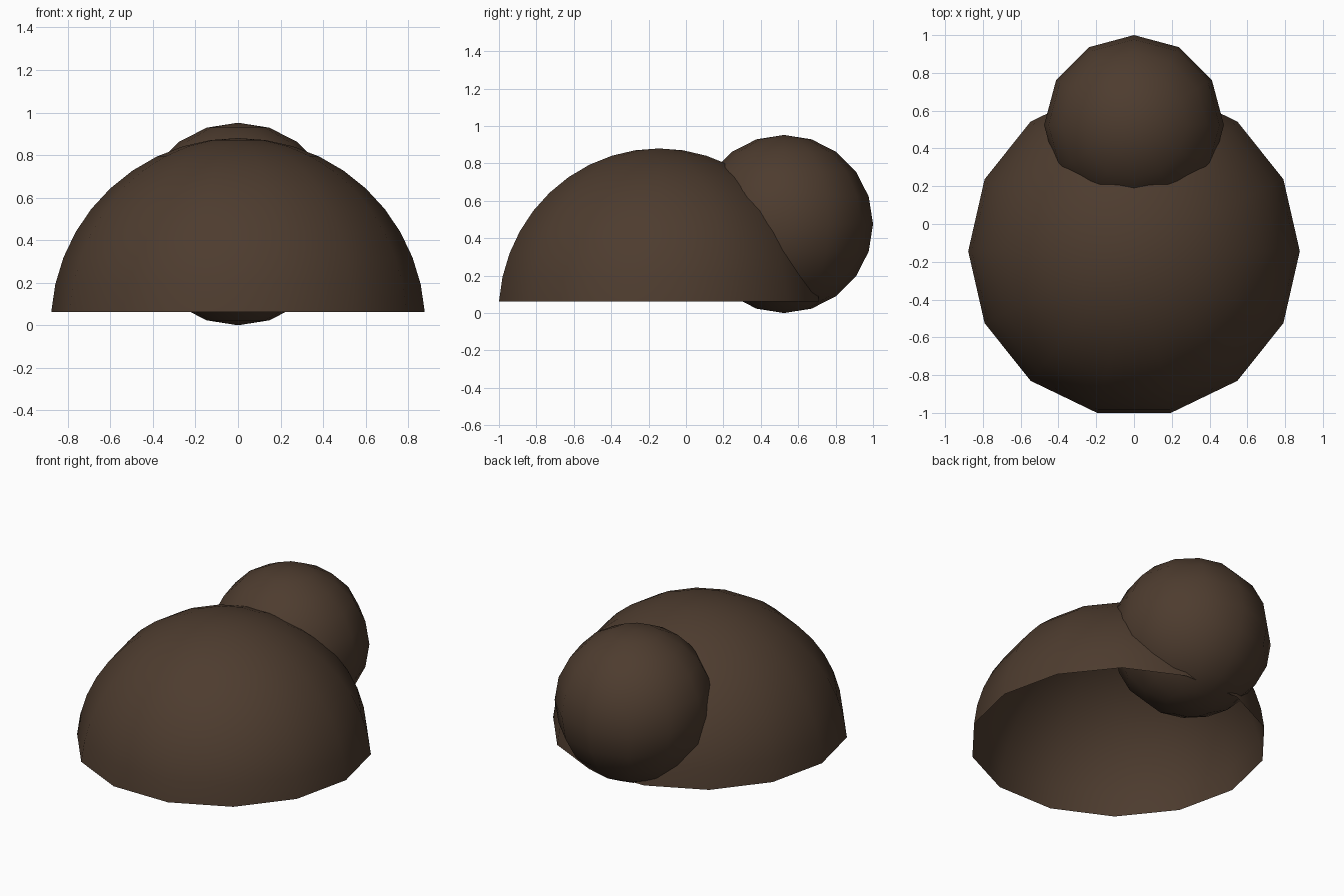
import bpy, bmesh
from math import sin, cos, pi
from mathutils import Vector

if "Cube" in bpy.data.objects:
    bpy.data.objects.remove(bpy.data.objects["Cube"])

brown = bpy.data.materials.new("dark_brown")
brown.diffuse_color = (0.075, 0.045, 0.028, 1)
brown.use_nodes = True
brown.node_tree.nodes["Principled BSDF"].inputs["Base Color"].default_value = brown.diffuse_color


def ball(name, radius, center, sides, rings, sweep):
    """Sphere swept from the top pole down by the angle sweep; open below if under pi."""
    bm = bmesh.new()
    c = Vector(center)
    closed = sweep > pi - 1e-6
    top = bm.verts.new(c + Vector((0, 0, radius)))
    loops = []
    for i in range(1, rings if closed else rings + 1):
        t = sweep * i / rings
        loops.append([bm.verts.new(c + radius * Vector((
            sin(t) * cos(2 * pi * j / sides), sin(t) * sin(2 * pi * j / sides), cos(t))))
            for j in range(sides)])
    bottom = bm.verts.new(c - Vector((0, 0, radius))) if closed else None
    for j in range(sides):
        k = (j + 1) % sides
        bm.faces.new((top, loops[0][j], loops[0][k]))
        for a, b in zip(loops, loops[1:]):
            bm.faces.new((a[j], b[j], b[k], a[k]))
        if closed:
            bm.faces.new((loops[-1][j], bottom, loops[-1][k]))
    for f in bm.faces:
        f.smooth = True
    mesh = bpy.data.meshes.new(name)
    bm.to_mesh(mesh)
    bm.free()
    mesh.materials.append(brown)
    obj = bpy.data.objects.new(name, mesh)
    bpy.context.collection.objects.link(obj)
    return obj


# Open-bottomed dome
ball("dome_shell", 0.88, (0, -0.144, 0), 14, 10, 1.5)
# Round ball set into the back of the dome
ball("rear_ball", 0.476, (0, 0.524, 0.476), 12, 10, pi)
